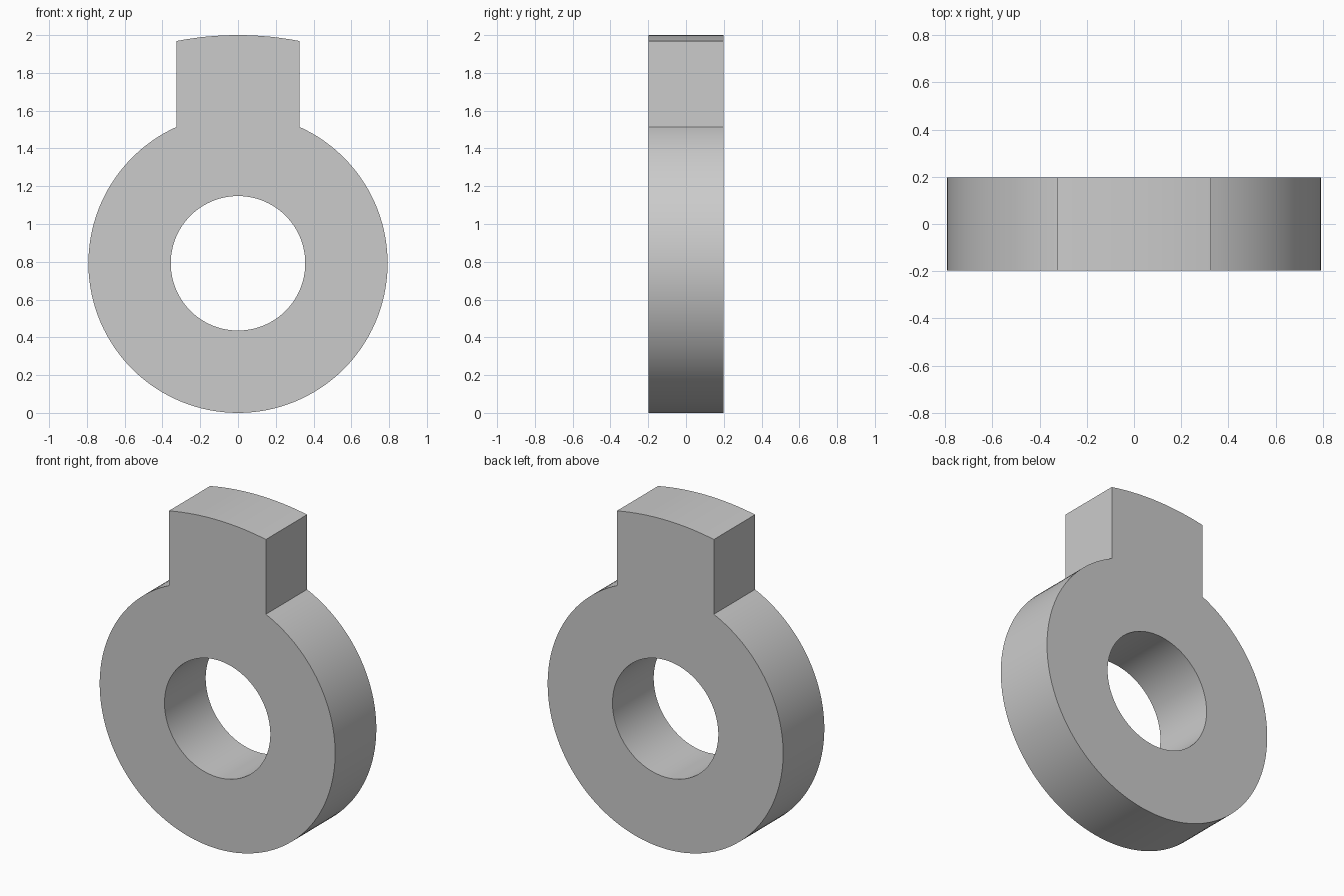
import bpy, bmesh
from math import sin, cos, asin, pi, sqrt, radians

cube = bpy.data.objects.get("Cube")
if cube:
    bpy.data.objects.remove(cube, do_unlink=True)

CENTRE_Z, OUTER, HOLE = 0.792, 0.792, 0.356
TAB_HALF, TAB_TOP, TAB_CURVE = 0.326, 2.0, 1.7
DEPTH = 0.396
TAB_STEPS, RING_STEPS = 16, 112

grey = bpy.data.materials.new("plain grey")
grey.use_nodes = True
colour = (0.6, 0.6, 0.6, 1)
grey.diffuse_color = colour
grey.node_tree.nodes["Principled BSDF"].inputs["Base Color"].default_value = colour

bm = bmesh.new()


def point(x, z):
    return bm.verts.new((x, -DEPTH / 2, z))


def strip(lower, upper):
    for i in range(len(lower) - 1):
        bm.faces.new((lower[i], lower[i + 1], upper[i + 1], upper[i]))


# Ring: angles measured from straight up, the first steps lying under the tab
half = asin(TAB_HALF / OUTER)
angles = [-half + 2 * half * i / TAB_STEPS for i in range(TAB_STEPS)]
angles += [half + (2 * pi - 2 * half) * i / RING_STEPS for i in range(RING_STEPS)]
inner, outer = [[point(r * sin(a), CENTRE_Z + r * cos(a)) for a in angles]
                for r in (HOLE, OUTER)]
strip(inner + inner[:1], outer + outer[:1])

# Tab: rises from the ring to a shallow curved top
root = outer[:TAB_STEPS + 1]
top = [point(v.co.x, TAB_TOP - TAB_CURVE + sqrt(TAB_CURVE ** 2 - v.co.x ** 2))
       for v in root]
strip(root, top)

# Thickness
solid = bmesh.ops.extrude_face_region(bm, geom=bm.faces[:])
back = [g for g in solid["geom"] if isinstance(g, bmesh.types.BMVert)]
bmesh.ops.translate(bm, verts=back, vec=(0, DEPTH, 0))
bmesh.ops.recalc_face_normals(bm, faces=bm.faces[:])

mesh = bpy.data.meshes.new("tabbed_ring")
bm.to_mesh(mesh)
bm.free()
mesh.materials.append(grey)
ring = bpy.data.objects.new("tabbed_ring", mesh)
bpy.context.collection.objects.link(ring)

# Smooth curved walls with crisp rims
bpy.ops.object.select_all(action="DESELECT")
ring.select_set(True)
bpy.context.view_layer.objects.active = ring
bpy.ops.object.shade_smooth_by_angle(angle=radians(20))
